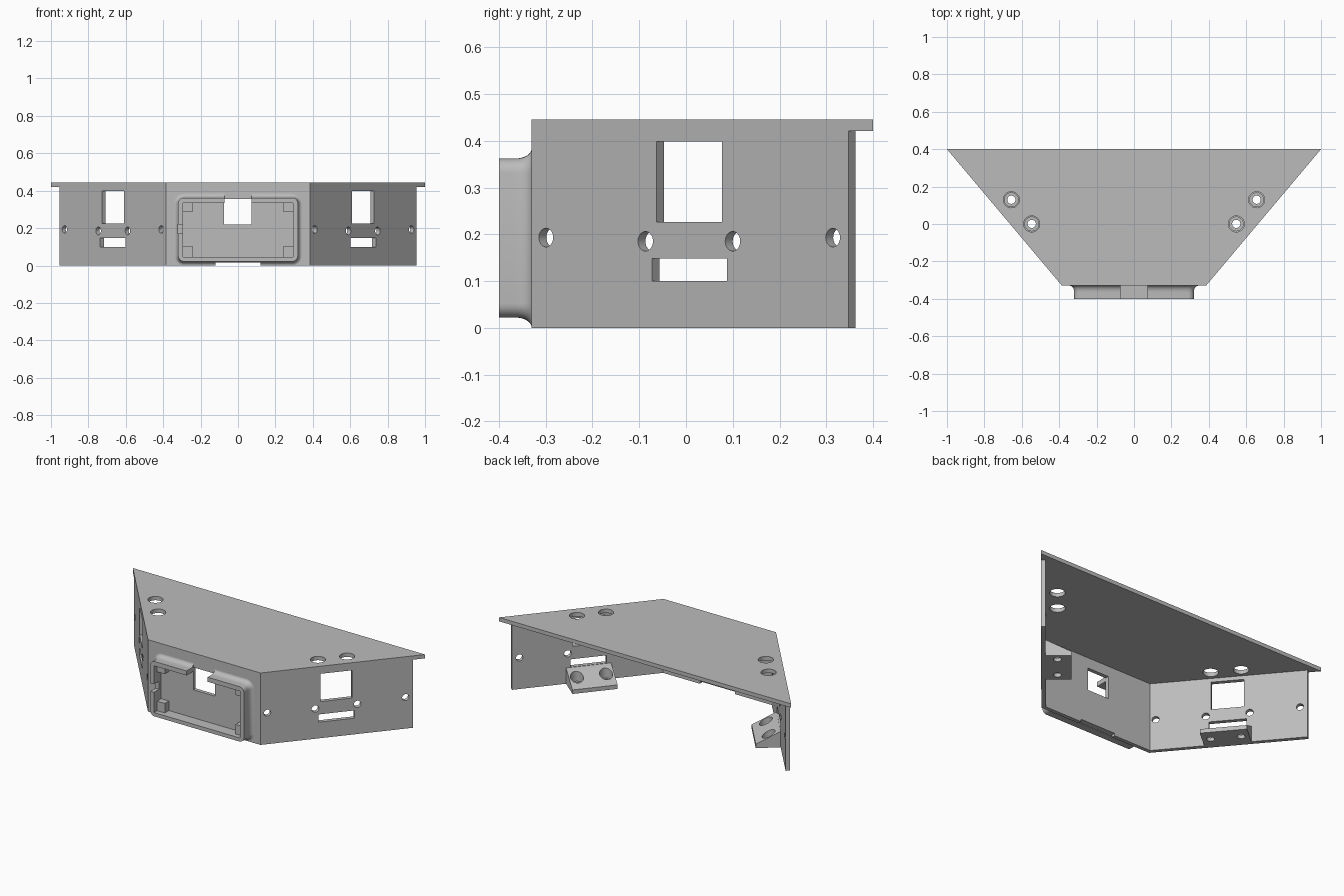
import bpy, bmesh, math
from mathutils import Matrix, Vector

cube = bpy.data.objects.get("Cube")
if cube:
    bpy.data.objects.remove(cube, do_unlink=True)

grey = bpy.data.materials.new("plain grey")
grey.use_nodes = True
GREY = (0.5, 0.5, 0.5, 1)
grey.diffuse_color = GREY
grey.node_tree.nodes["Principled BSDF"].inputs["Base Color"].default_value = GREY

UP = Vector((0, 0, 1))
THICK = 0.025
CORNER = Vector((0.385, -0.33, 0))
ALONG = Vector((0.57, 0.677, 0)).normalized()


def axes(a, b, c, origin=(0, 0, 0)):
    """Matrix that maps local x, y, z to the given directions."""
    m = Matrix((a, b, c)).transposed().to_4x4()
    m.translation = origin
    return m


def loft(name, rings, m=Matrix()):
    """Closed solid through rings of equal point count."""
    bm = bmesh.new()
    loops = [[bm.verts.new(m @ Vector(p)) for p in ring] for ring in rings]
    n = len(loops[0])
    for a, b in zip(loops, loops[1:]):
        for i in range(n):
            j = (i + 1) % n
            bm.faces.new((a[i], a[j], b[j], b[i]))
    bm.faces.new(loops[0])
    bm.faces.new(loops[-1])
    bmesh.ops.recalc_face_normals(bm, faces=bm.faces)
    mesh = bpy.data.meshes.new(name)
    bm.to_mesh(mesh)
    bm.free()
    mesh.materials.append(grey)
    obj = bpy.data.objects.new(name, mesh)
    bpy.context.collection.objects.link(obj)
    return obj


def prism(name, pts, lo, hi, m=Matrix()):
    return loft(name, [[(x, y, z) for x, y in pts] for z in (lo, hi)], m)


def rect(x0, x1, y0, y1):
    return [(x0, y0), (x1, y0), (x1, y1), (x0, y1)]


def circle(x, y, r, n=32):
    return [(x + r * math.cos(2 * math.pi * i / n),
             y + r * math.sin(2 * math.pi * i / n)) for i in range(n)]


def cut(obj, pts, lo, hi, m=Matrix()):
    cutter = prism("cutter", pts, lo, hi, m)
    cutter.hide_render = True
    mod = obj.modifiers.new("cut", 'BOOLEAN')
    mod.operation = 'DIFFERENCE'
    mod.solver = 'EXACT'
    mod.object = cutter
    bpy.context.view_layer.objects.active = obj
    bpy.ops.object.modifier_apply(modifier=mod.name)
    bpy.data.objects.remove(cutter, do_unlink=True)


def smooth(obj):
    bpy.ops.object.select_all(action='DESELECT')
    obj.select_set(True)
    bpy.context.view_layer.objects.active = obj
    bpy.ops.object.shade_smooth_by_angle(angle=math.radians(30))


FRONT = axes((1, 0, 0), (0, 0, 1), (0, 1, 0))

# Top plate with screwdriver access holes
plate = prism("top_plate", [(-1, 0.4), (-0.385, -0.33), (0.385, -0.33), (1, 0.4)],
              0.421, 0.445)

# Front and side walls as one bent strip
half = [(0.936, 0.363), (0.955, 0.347), (0.385, -0.33)]
outline = half + [(-x, y) for x, y in reversed(half)] + [(-0.372, -0.307), (0.372, -0.307)]
walls = prism("walls", outline, 0, 0.421)

# Display window and cable notch in the front wall
cut(walls, rect(-0.075, 0.072, 0.218, 0.357), -0.36, -0.28, FRONT)
cut(walls, rect(-0.12, 0.12, -0.02, 0.015), -0.36, -0.28, FRONT)

# Openings and brackets on both side walls
for side, label in ((1, "left"), (-1, "right")):
    flip = Vector((side, 1, 1))
    along = ALONG * flip
    inward = Vector((-ALONG.y, ALONG.x, 0)) * flip
    origin = CORNER * flip
    wall = axes(along, UP, inward, origin)
    plan = axes(along, inward, UP, origin)
    across = axes(inward, UP, along, origin)
    openings = [rect(0.349, 0.532, 0.226, 0.398), rect(0.336, 0.546, 0.1, 0.148)]
    openings += [circle(s, 0.193, 0.02) for s in (0.04, 0.842)]
    openings += [circle(s, 0.185, 0.021) for s in (0.318, 0.562)]
    for shape in openings:
        cut(walls, shape, -0.05, 0.07, wall)

    bracket = prism(label + "_bracket",
                    [(0.02, 0), (0.165, 0), (0.165, 0.025), (0.025, 0.098), (0.02, 0.098)],
                    0.31, 0.572, across)
    for s in (0.357, 0.526):
        cut(plate, circle(s, 0.089, 0.043), 0.3, 0.5, plan)
        cut(bracket, circle(s, 0.089, 0.037), 0.022, 0.2, plan)
        cut(bracket, circle(s, 0.089, 0.022), -0.1, 0.2, plan)
    smooth(bracket)


# Display frame with a flared base
def rounded(o, y):
    r = 0.03 + o
    ring = []
    for k, (sx, sz) in enumerate(((1, 1), (-1, 1), (-1, -1), (1, -1))):
        for i in range(7):
            a = math.pi / 2 * (k + i / 6)
            ring.append((sx * 0.29 + r * math.cos(a), y,
                         0.192 + sz * 0.14 + r * math.sin(a)))
    return ring


rings = [rounded(0, -0.4)]
for i in range(9):
    t = math.pi / 2 * i / 8
    rings.append(rounded(0.022 * (1 - math.cos(t)), -0.365 + 0.035 * math.sin(t)))
frame = loft("display_frame", rings)
cut(frame, rect(-0.295, 0.295, 0.045, 0.334), -0.5, -0.3, FRONT)
cut(frame, rect(-0.072, 0.072, 0.3, 0.42), -0.5, -0.3, FRONT)
cut(frame, rect(-0.36, -0.28, 0.17, 0.22), -0.5, -0.35, FRONT)
cut(frame, rect(-0.12, 0.12, -0.02, 0.015), -0.5, -0.3, FRONT)

# Corner posts inside the frame
for sx, side in ((1, "left"), (-1, "right")):
    for z0, z1, level in ((0.04, 0.104, "lower"), (0.286, 0.338, "upper")):
        x0, x1 = sorted((sx * 0.242, sx * 0.3))
        prism(f"{side}_{level}_post", rect(x0, x1, z0, z1), -0.37, -0.325, FRONT)

for obj in (plate, walls, frame):
    smooth(obj)
